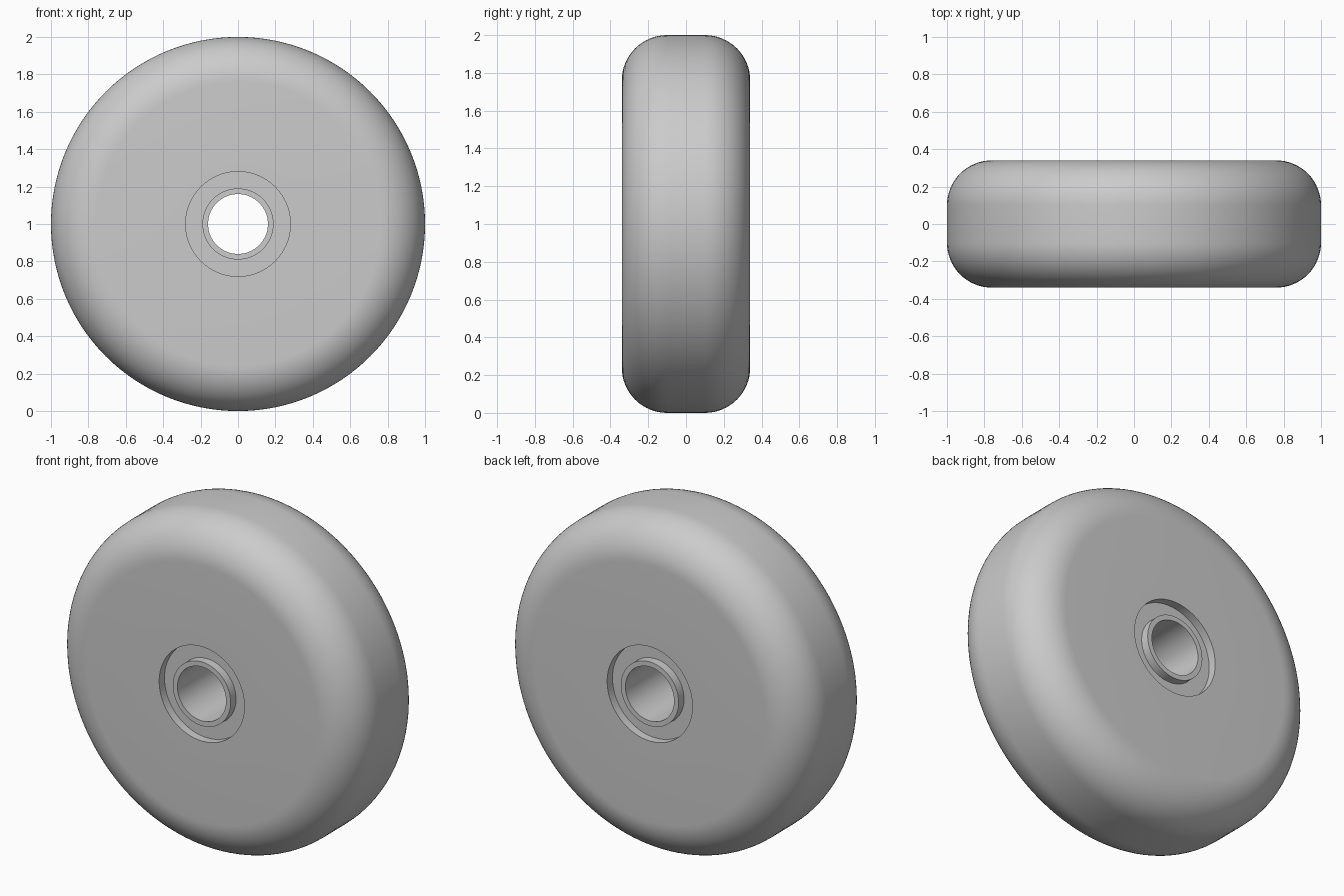
import bpy
import bmesh
from math import cos, sin, pi, radians
from mathutils import Matrix, Vector

cube = bpy.data.objects.get("Cube")
if cube:
    bpy.data.objects.remove(cube, do_unlink=True)

RADIUS, HALF_WIDTH, FILLET = 1.0, 0.34, 0.24
RECESS, HUB, BORE, DEPTH = 0.28, 0.19, 0.16, 0.05
SEGMENTS, ARC_STEPS = 128, 16

grey = bpy.data.materials.new("plain grey")
grey.use_nodes = True
grey.diffuse_color = (0.6, 0.6, 0.6, 1)
grey.node_tree.nodes["Principled BSDF"].inputs["Base Color"].default_value = grey.diffuse_color

# Half cross-section as (radius, offset along axle): bore, hub ring, recess, rounded shoulder
floor = HALF_WIDTH - DEPTH
half = [(BORE, HALF_WIDTH), (HUB, HALF_WIDTH), (HUB, floor),
        (RECESS, floor), (RECESS, HALF_WIDTH)]
for i in range(ARC_STEPS + 1):
    a = pi / 2 * (1 - i / ARC_STEPS)
    half.append((RADIUS - FILLET + FILLET * cos(a),
                 HALF_WIDTH - FILLET + FILLET * sin(a)))

# Mirror the section to the other side, then sweep it round the axle
profile = half + [(r, -y) for r, y in reversed(half)]
bm = bmesh.new()
rings = []
for s in range(SEGMENTS):
    turn = Matrix.Rotation(2 * pi * s / SEGMENTS, 3, 'Y')
    rings.append([bm.verts.new(turn @ Vector((r, y, 0)) + Vector((0, 0, RADIUS)))
                  for r, y in profile])
count = len(profile)
for s in range(SEGMENTS):
    a, b = rings[s], rings[(s + 1) % SEGMENTS]
    for i in range(count):
        j = (i + 1) % count
        bm.faces.new((a[i], a[j], b[j], b[i]))
bmesh.ops.recalc_face_normals(bm, faces=bm.faces)

mesh = bpy.data.meshes.new("wheel")
bm.to_mesh(mesh)
bm.free()
mesh.materials.append(grey)
wheel = bpy.data.objects.new("wheel", mesh)
bpy.context.collection.objects.link(wheel)

# Smooth the tread and shoulders, keep the recess and bore edges crisp
bpy.ops.object.select_all(action='DESELECT')
wheel.select_set(True)
bpy.context.view_layer.objects.active = wheel
bpy.ops.object.shade_smooth_by_angle(angle=radians(30))
